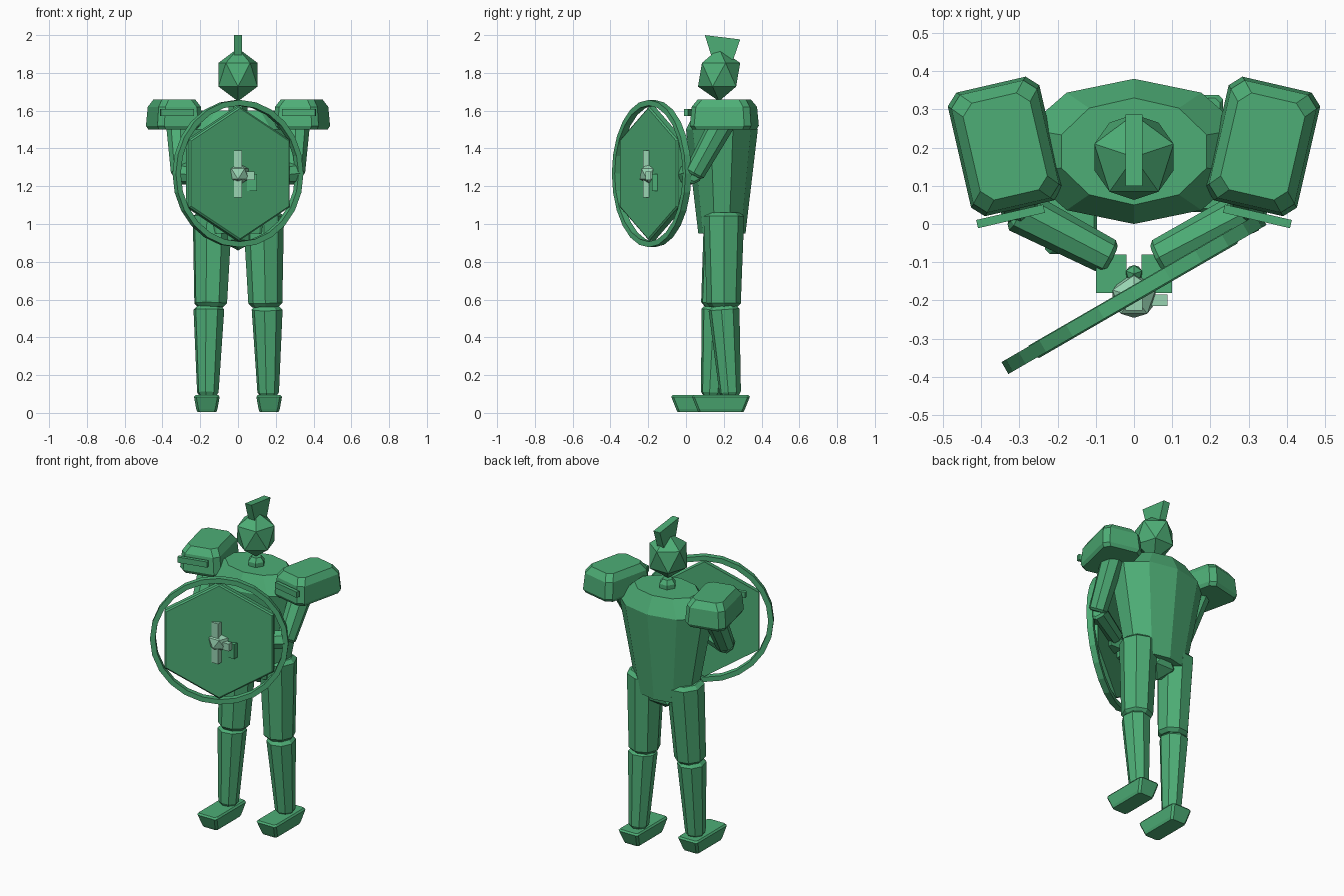
import bpy, bmesh, math
from mathutils import Vector, Matrix

old = bpy.data.objects.get("Cube")
if old:
    bpy.data.objects.remove(old, do_unlink=True)


def material(name, rgb):
    m = bpy.data.materials.new(name)
    m.use_nodes = True
    m.diffuse_color = (*rgb, 1)
    m.node_tree.nodes["Principled BSDF"].inputs["Base Color"].default_value = (*rgb, 1)
    return m


GREEN = material("leaf green", (0.075, 0.42, 0.18))
PALE = material("pale green", (0.32, 0.66, 0.45))


def finish(name, bm, mat=GREEN):
    bmesh.ops.recalc_face_normals(bm, faces=bm.faces)
    me = bpy.data.meshes.new(name)
    bm.to_mesh(me)
    bm.free()
    me.materials.append(mat)
    ob = bpy.data.objects.new(name, me)
    bpy.context.scene.collection.objects.link(ob)
    return ob


def loft(name, rings, mat=GREEN):
    """Skin a list of equal-length point rings and cap both ends."""
    bm = bmesh.new()
    loops = [[bm.verts.new(p) for p in ring] for ring in rings]
    n = len(loops[0])
    for a, b in zip(loops, loops[1:]):
        for i in range(n):
            j = (i + 1) % n
            bm.faces.new((a[i], a[j], b[j], b[i]))
    bm.faces.new(loops[0])
    bm.faces.new(loops[-1])
    return finish(name, bm, mat)


def ellipse(c, rx, ry, n, start=0.0):
    c = Vector(c)
    angles = [start + math.tau * i / n for i in range(n)]
    return [c + Vector((rx * math.cos(a), ry * math.sin(a), 0)) for a in angles]


def limb(name, p0, p1, r0, r1, n=8, cap=0.04):
    """Tapered many-sided limb with chamfered ends."""
    p0, p1 = Vector(p0), Vector(p1)
    d = p1 - p0
    rot = d.to_track_quat('Z', 'Y').to_matrix()
    steps = [(0, r0 * .78), (cap, r0), (1 - cap, r1), (1, r1 * .78)]
    return loft(name, [[p0 + d * t + rot @ v for v in ellipse((0, 0, 0), r, r, n)]
                       for t, r in steps])


def box(name, center, size, turn=0.0, mat=GREEN):
    bm = bmesh.new()
    m = (Matrix.Translation(center) @ Matrix.Rotation(turn, 4, 'Z')
         @ Matrix.Diagonal((*size, 1)))
    bmesh.ops.create_cube(bm, size=1, matrix=m)
    return finish(name, bm, mat)


def ball(name, center, scale, mat=GREEN):
    bm = bmesh.new()
    m = (Matrix.Translation(center) @ Matrix.Diagonal((*scale, 1))
         @ Matrix.Rotation(math.pi / 2, 4, 'Z'))
    bmesh.ops.create_icosphere(bm, subdivisions=1, radius=1, matrix=m)
    return finish(name, bm, mat)


def cut_rect(w, l, c, z):
    """Rectangle ring with clipped corners."""
    return [Vector((x, y, z)) for x, y in (
        (w - c, -l), (w, -l + c), (w, l - c), (w - c, l),
        (-w + c, l), (-w, l - c), (-w, -l + c), (-w + c, -l))]


# Head, crest and neck
ball("head", (0, .175, 1.79), (.122, .125, .14))
loft("crest", [[(s * .022, y, z) for s, y, z in
                ((-1, a, za), (1, a, za), (1, b, zb), (-1, b, zb))]
               for a, za, b, zb in ((.14, 1.87, .25, 1.87), (.1, 2.0, .287, 1.977))])
loft("neck", [ellipse((0, .18, z), r, r, 6) for z, r in
              ((1.59, .05), (1.625, .05), (1.65, .03))])

# Torso and pelvis
loft("torso", [ellipse((0, .19, z), rx, ry, 10, math.pi / 10) for z, rx, ry in
               ((.95, .19, .125), (1.5, .3, .19), (1.6, .2, .14))])
ball("pelvis", (0, .2, .96), (.12, .1, .1))

SHIELD_TURN = math.radians(30)

for side, s in (("left", 1), ("right", -1)):
    # Legs: the right one stands a little further forward
    knee_y, ankle_y, foot_y = (.2, .235, .185) if s > 0 else (.165, .135, .075)
    limb(side + "_thigh", (s * .135, .2, 1.06), (s * .145, knee_y, .56), .108, .09)
    limb(side + "_shin", (s * .154, knee_y, .565), (s * .16, ankle_y, .09), .083, .058)
    at = Vector((s * .165, foot_y, 0))
    loft(side + "_foot", [[at + v for v in cut_rect(w, l, .012, z)] for w, l, z in
                          ((.05, .12, .005), (.056, .127, .02), (.068, .153, .085), (.06, .145, .095))])

    # Shoulder pad with a bar across its front
    turn = -s * math.radians(13)
    rot = Matrix.Rotation(turn, 3, 'Z')
    at = Vector((s * .337, .203, 0))
    loft(side + "_shoulder_pad", [[at + rot @ v for v in cut_rect(w, l, .03, z)] for w, l, z in
                                  ((.112, .155, 1.5), (.123, .166, 1.52),
                                   (.115, .158, 1.62), (.09, .13, 1.66))])
    box(side + "_pad_bar", (s * .323, .02, 1.59), (.18, .022, .035), turn)

    # Arms folded inward behind the shield
    limb(side + "_upper_arm", (s * .315, .2, 1.55), (s * .3, .04, 1.26), .068, .055)
    limb(side + "_forearm", (s * .31, .04, 1.27), (s * .06, -.09, 1.24), .058, .048)
    box(side + "_hand", (s * .06, -.13, 1.22), (.08, .1, .09))

# Shield: hexagonal board inside a ring, facing the front left
place = (Matrix.Translation((0, -.182, 1.267)) @ Matrix.Rotation(SHIELD_TURN, 4, 'Z')
         @ Matrix.Rotation(math.pi / 2, 4, 'X'))
loft("shield_board", [[place @ v for v in ellipse((0, 0, z), r, r, 6, math.pi / 2)]
                      for z, r in ((-.02, .355), (.015, .355), (.022, .345))])
loft_rings = 24
bm = bmesh.new()
profile = [(.39, -.018), (.39, .018), (.36, .018), (.36, -.018)]
rows = [[bm.verts.new(place @ Vector((r * math.cos(a), r * math.sin(a), h))) for r, h in profile]
        for a in (math.tau * i / loft_rings for i in range(loft_rings))]
for i, row in enumerate(rows):
    nxt = rows[(i + 1) % loft_rings]
    for k in range(4):
        j = (k + 1) % 4
        bm.faces.new((row[k], row[j], nxt[j], nxt[k]))
finish("shield_ring", bm)

# Boss, grip and stud at the shield centre
ball("shield_boss", (0, -.19, 1.265), (.066, .062, .062), PALE)
box("shield_grip", (0, -.207, 1.265), (.044, .04, .25), 0, PALE)
box("shield_stud", (.06, -.2, 1.255), (.055, .03, .045), 0, PALE)
ball("grip_end", (0, -.13, 1.265), (.025, .025, .03))
